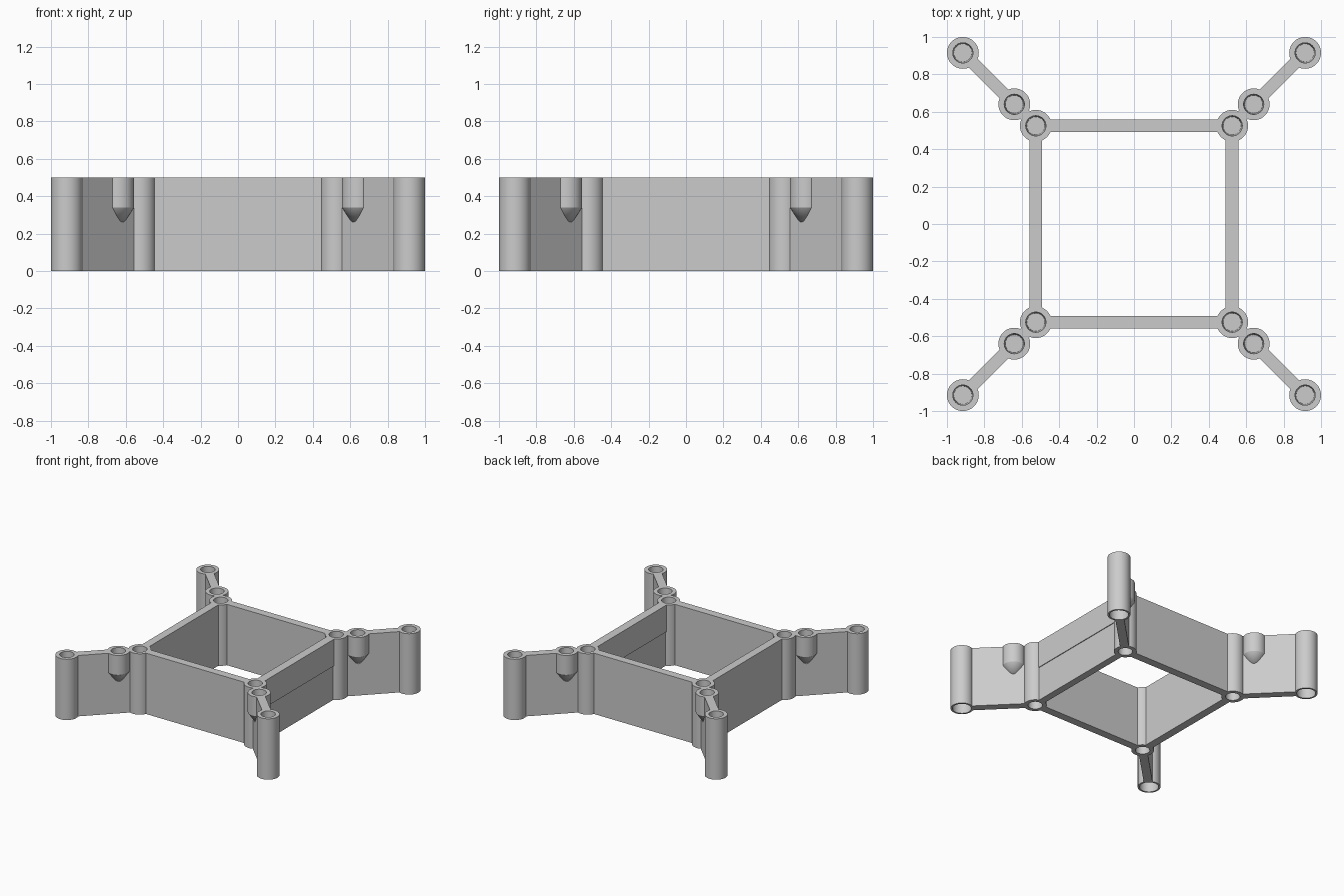
import bpy, bmesh, math
from mathutils import Matrix, Vector

cube = bpy.data.objects.get("Cube")
if cube:
    bpy.data.objects.remove(cube, do_unlink=True)

H = 0.5          # overall height
R = 0.085        # post radius
T = 0.033        # half thickness of walls and arms
CORNER, MIDDLE, TIP = 0.525, 0.64, 0.915

grey = bpy.data.materials.new("plain grey")
grey.use_nodes = True
grey.diffuse_color = (0.6, 0.6, 0.6, 1)
grey.node_tree.nodes["Principled BSDF"].inputs["Base Color"].default_value = (0.6, 0.6, 0.6, 1)


def finish(bm, name, smooth=False):
    bmesh.ops.remove_doubles(bm, verts=bm.verts, dist=1e-5)
    bmesh.ops.recalc_face_normals(bm, faces=bm.faces)
    mesh = bpy.data.meshes.new(name)
    bm.to_mesh(mesh)
    bm.free()
    mesh.materials.append(grey)
    obj = bpy.data.objects.new(name, mesh)
    bpy.context.collection.objects.link(obj)
    if smooth:
        bpy.ops.object.select_all(action='DESELECT')
        obj.select_set(True)
        bpy.context.view_layer.objects.active = obj
        bpy.ops.object.shade_smooth_by_angle(angle=math.radians(30))
    return obj


def post(name, profile, x, y):
    """Turn a (radius, height) profile around the vertical axis."""
    bm = bmesh.new()
    verts = [bm.verts.new((r, 0, z)) for r, z in profile]
    edges = [bm.edges.new(pair) for pair in zip(verts, verts[1:])]
    bmesh.ops.spin(bm, geom=verts + edges, axis=(0, 0, 1), cent=(0, 0, 0),
                   angle=math.tau, steps=48, use_merge=True)
    obj = finish(bm, name, True)
    obj.location = (x, y, 0)
    return obj


def plate(name, outline, start, end, half):
    """Extrude a (distance, height) outline standing along the line start-end."""
    start, end = Vector(start), Vector(end)
    along = (end - start).normalized()
    side = Vector((-along.y, along.x))
    bm = bmesh.new()
    points = [start + along * d - side * half for d, z in outline]
    face = bm.faces.new([bm.verts.new((p.x, p.y, z)) for p, (d, z) in zip(points, outline)])
    moved = bmesh.ops.extrude_face_region(bm, geom=[face])["geom"]
    bmesh.ops.translate(bm, vec=(side * 2 * half).to_3d(),
                        verts=[v for v in moved if isinstance(v, bmesh.types.BMVert)])
    return finish(bm, name)


def rect(d0, d1, z0, z1):
    return [(d0, z0), (d1, z0), (d1, z1), (d0, z1)]


# Post profiles: blind socket on top, wider socket below
def socket_post(lower):
    return [(0, 0.25), (lower, 0.25), (lower, 0), (R, 0), (R, H),
            (0.054, H), (0.048, 0.27), (0, 0.27)]


middle_profile = [(0, 0.21), (R, 0.34), (R, H), (0.054, H), (0.048, 0.36), (0, 0.36)]

# Arm outline, notched where the middle post sits
length = (TIP - CORNER) * math.sqrt(2)
mid = (MIDDLE - CORNER) * math.sqrt(2)
arm = [(0.07, 0), (length - 0.077, 0), (length - 0.077, H), (mid + 0.07, H),
       (mid + 0.07, 0.35), (mid - 0.07, 0.35), (mid - 0.07, H), (0.07, H)]

for sx, xname in ((1, "left"), (-1, "right")):
    for sy, yname in ((-1, "front"), (1, "back")):
        tag = f"{yname}_{xname}"
        post(f"{tag}_corner_post", socket_post(0.054), sx * CORNER, sy * CORNER)
        post(f"{tag}_middle_post", middle_profile, sx * MIDDLE, sy * MIDDLE)
        post(f"{tag}_tip_post", socket_post(0.071), sx * TIP, sy * TIP)
        plate(f"{tag}_arm", arm, (sx * CORNER, sy * CORNER), (sx * TIP, sy * TIP), T)

# Square frame walls; the left one has a slightly thicker upper half
span = 2 * CORNER
full = rect(0.07, span - 0.07, 0, H)
C = CORNER
plate("front_wall", full, (-C, -C), (C, -C), T)
plate("back_wall", full, (-C, C), (C, C), T)
plate("right_wall", full, (-C, -C), (-C, C), T)
plate("left_wall_lower", rect(0.07, span - 0.07, 0, 0.28), (C, -C), (C, C), 0.029)
plate("left_wall_upper", rect(0.07, span - 0.07, 0.28, H), (C, -C), (C, C), 0.035)
